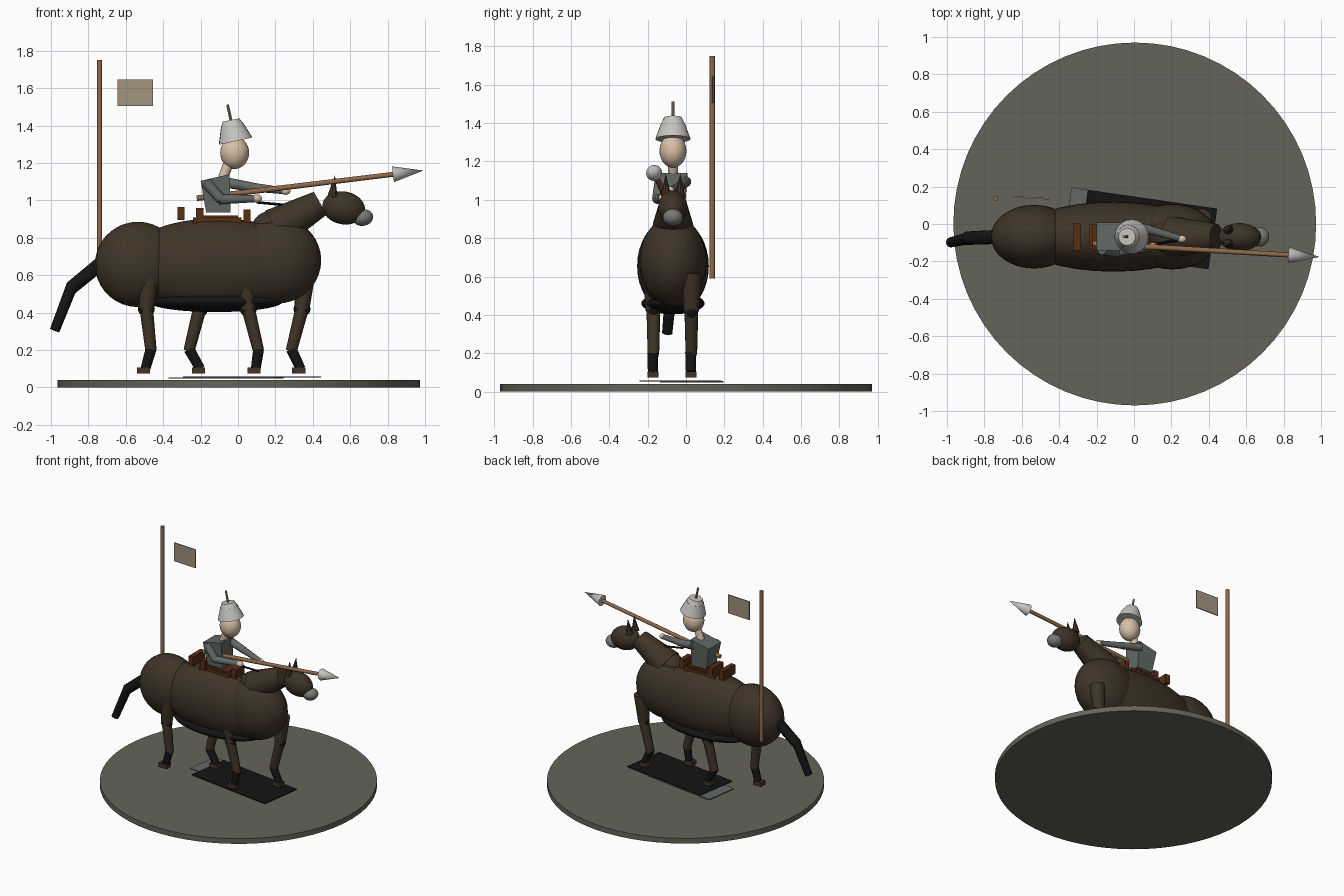
import bpy, math
from mathutils import Vector, Matrix

CY = -0.068  # centre line of horse and rider


def mat(name, r, g, b):
    m = bpy.data.materials.new(name)
    m.diffuse_color = (r, g, b, 1)
    return m


STONE = mat("stone grey", 0.127, 0.127, 0.102)
HIDE = mat("dark brown hide", 0.05, 0.034, 0.020)
BLACK = mat("black hair", 0.007, 0.007, 0.007)
LEATHER = mat("red brown leather", 0.10, 0.027, 0.007)
WOOD = mat("wood", 0.27, 0.14, 0.07)
LINEN = mat("faded linen", 0.36, 0.29, 0.21)
SKIN = mat("skin", 0.68, 0.52, 0.38)
STEEL = mat("light steel", 0.56, 0.55, 0.53)
CLOTH = mat("grey cloth", 0.125, 0.14, 0.13)
MUZZLE = mat("muzzle grey", 0.19, 0.19, 0.18)


def finish(name, m, smooth=True):
    o = bpy.context.object
    o.name = name
    o.data.materials.append(m)
    if smooth:
        bpy.ops.object.shade_smooth_by_angle(angle=math.radians(35))
    return o


def ball(name, c, r, m, tilt=0):
    bpy.ops.mesh.primitive_uv_sphere_add(segments=32, ring_count=18, location=c, rotation=(0, tilt, 0))
    bpy.context.object.scale = r
    return finish(name, m)


def rod(name, a, b, r1, r2, m, sides=16):
    a, b = Vector(a), Vector(b)
    d = b - a
    bpy.ops.mesh.primitive_cone_add(vertices=sides, radius1=r1, radius2=r2, depth=d.length,
                                    location=(a + b) / 2, rotation=d.to_track_quat('Z', 'Y').to_euler())
    return finish(name, m)


def box(name, c, s, m, rot=(0, 0, 0)):
    bpy.ops.mesh.primitive_cube_add(size=1, location=c, rotation=rot)
    bpy.context.object.scale = s
    return finish(name, m, False)


# Base disc and the two thin plates lying on it
rod("base_disc", (0.004, 0, 0), (0.004, 0, 0.04), 0.97, 0.97, STONE, 64)
turn = (0, 0, math.radians(-8.2))
box("grey_ground_plate", (-0.063, 0.03, 0.051), (0.585, 0.25, 0.006), CLOTH, turn)
box("black_ground_plate", (0.075, -0.03, 0.056), (0.70, 0.328, 0.006), BLACK, turn)

# Horse trunk
ball("hindquarters", (-0.535, CY, 0.658), (0.23, 0.17, 0.228), HIDE)
ball("barrel", (-0.11, CY, 0.655), (0.52, 0.187, 0.25), HIDE)
ball("chest", (0.205, CY, 0.68), (0.24, 0.175, 0.232), HIDE)
ball("belly", (-0.12, CY, 0.46), (0.36, 0.165, 0.057), BLACK)
ball("withers", (0.19, CY, 0.855), (0.115, 0.09, 0.092), HIDE)

# Horse neck and head
rod("neck", (0.20, CY, 0.85), (0.44, CY, 0.985), 0.11, 0.07, HIDE)
ball("mane", (0.31, CY, 0.968), (0.038, 0.035, 0.03), BLACK)
ball("horse_head", (0.565, CY - 0.002, 0.96), (0.115, 0.075, 0.088), HIDE, math.radians(10))
ball("muzzle", (0.668, CY, 0.908), (0.055, 0.053, 0.044), MUZZLE, math.radians(-12))
for i, s in enumerate((-1, 1)):
    rod(f"ear_{i}", (0.505, CY + s * 0.036, 1.02), (0.518, CY + s * 0.038, 1.135), 0.028, 0.0, HIDE, 8)

# Legs: side position, thigh top, knee, ankle and hoof x
legs = [("near_hind", -0.17, -0.47, -0.49, -0.465, -0.505),
        ("far_hind", 0.028, -0.23, -0.205, -0.262, -0.212),
        ("near_front", -0.17, 0.03, 0.055, 0.11, 0.085),
        ("far_front", 0.028, 0.36, 0.342, 0.285, 0.325)]
for n, y, xt, xk, xa, xh in legs:
    rod(n + "_thigh", (xt, y, 0.62), (xk, y, 0.42), 0.055, 0.04, HIDE)
    ball(n + "_knee", (xk, y, 0.42), (0.045, 0.034, 0.042), BLACK)
    rod(n + "_shin", (xk, y, 0.42), (xa, y, 0.195), 0.036, 0.03, HIDE)
    rod(n + "_pastern", (xa, y - 0.003, 0.205), (xh + 0.01, y - 0.003, 0.10), 0.029, 0.026, BLACK)
    box(n + "_hoof", (xh, y - 0.002, 0.09), (0.07, 0.056, 0.032), HIDE)

# Tail
rod("tail_root", (-0.70, CY, 0.69), (-0.895, CY - 0.008, 0.53), 0.038, 0.036, BLACK)
rod("tail_tip", (-0.885, CY - 0.008, 0.55), (-0.98, CY - 0.03, 0.305), 0.032, 0.027, BLACK)

# Saddle
box("saddle_seat", (-0.11, CY, 0.89), (0.26, 0.13, 0.035), LEATHER)
box("saddle_pad", (-0.10, CY, 0.91), (0.20, 0.10, 0.02), LEATHER)
box("saddle_back_roll", (-0.305, CY, 0.93), (0.038, 0.145, 0.07), LEATHER)
box("saddle_cantle", (-0.205, CY, 0.925), (0.04, 0.135, 0.07), LEATHER)
box("saddle_pommel", (0.048, CY, 0.915), (0.038, 0.10, 0.075), LEATHER)

# Rider torso: a box widened and leaned back at the top
torso = box("rider_torso", (0, 0, 0), (1, 1, 1), CLOTH)
for v in torso.data.vertices:
    t = v.co.z > 0
    front = v.co.x > 0
    x = (-0.045 if front else -0.20) if t else (-0.04 if front else -0.17)
    z = (1.14 if front else 1.105) if t else 0.935
    v.co = (x, CY + (0.15 if t else 0.12) * v.co.y, z)

# Rider arms and hands
rod("near_upper_arm", (-0.17, -0.135, 1.095), (-0.09, -0.15, 1.005), 0.03, 0.027, CLOTH)
rod("near_forearm", (-0.10, -0.15, 1.005), (0.085, -0.125, 1.01), 0.026, 0.02, CLOTH)
ball("near_hand", (0.10, -0.122, 1.01), (0.028, 0.022, 0.022), SKIN)
rod("far_upper_arm", (-0.06, 0.0, 1.095), (0.08, -0.03, 1.07), 0.028, 0.025, CLOTH)
rod("far_forearm", (0.07, -0.028, 1.072), (0.24, -0.075, 1.052), 0.024, 0.018, CLOTH)
ball("far_hand", (0.255, -0.08, 1.05), (0.025, 0.02, 0.02), SKIN)
rod("reins", (0.10, -0.11, 0.99), (0.34, CY, 0.967), 0.007, 0.007, BLACK, 8)

# Rider head, tilted helmet and spike
rod("rider_neck", (-0.08, CY, 1.12), (-0.05, CY, 1.20), 0.027, 0.027, SKIN)
ball("rider_head", (-0.018, CY, 1.255), (0.077, 0.07, 0.087), SKIN)
rod("helmet", (-0.013, CY, 1.317), (-0.031, CY, 1.40), 0.092, 0.062, STEEL, 24)
rod("helmet_crown", (-0.030, CY, 1.395), (-0.037, CY, 1.43), 0.063, 0.046, STEEL, 24)
rod("helmet_spike", (-0.036, CY, 1.42), (-0.056, CY, 1.512), 0.008, 0.007, LINEN, 8)

# Spear
rod("spear_shaft", (-0.22, -0.105, 1.012), (0.85, -0.167, 1.142), 0.015, 0.013, WOOD)
rod("spear_head", (0.83, -0.166, 1.14), (0.992, -0.176, 1.16), 0.042, 0.0, STEEL, 20)

# Flag pole and flag
rod("flag_pole", (-0.74, 0.137, 0.59), (-0.74, 0.137, 1.75), 0.014, 0.014, WOOD)
box("flag", (-0.55, 0.14, 1.575), (0.19, 0.008, 0.142), LINEN, (0, 0, math.radians(-3)))
